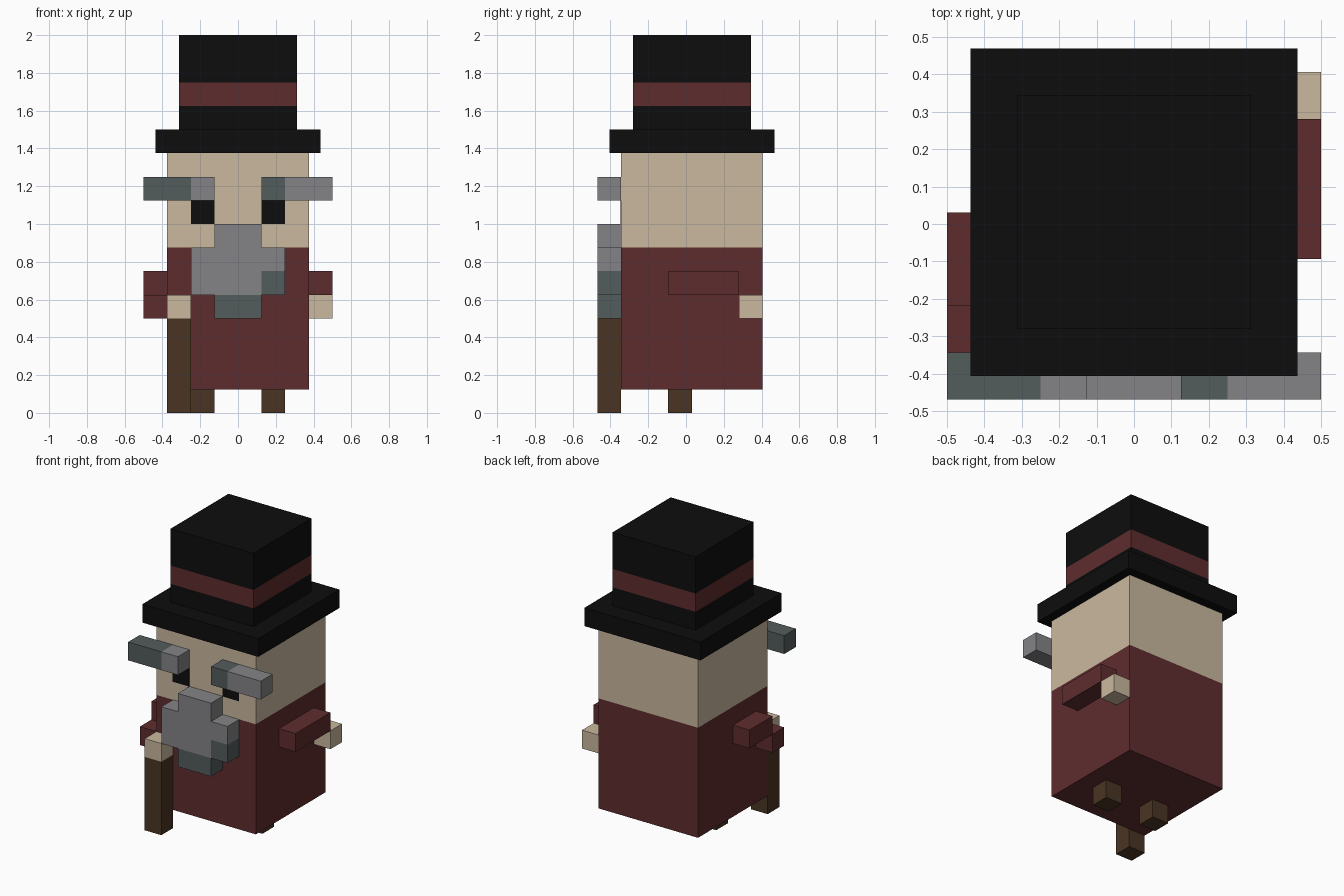
import bpy, bmesh

if "Cube" in bpy.data.objects:
    bpy.data.objects.remove(bpy.data.objects["Cube"])

U = 0.125                      # one block
FRONT, FACE = -0.469, -0.344   # front of the beard layer, front of the body


def material(name, hex_code):
    def linear(c):
        return c / 12.92 if c <= 0.04045 else ((c + 0.055) / 1.055) ** 2.4
    mat = bpy.data.materials.new(name)
    rgb = [linear(int(hex_code[i:i + 2], 16) / 255) for i in (0, 2, 4)]
    mat.diffuse_color = (*rgb, 1)
    mat.use_nodes = True
    mat.node_tree.nodes["Principled BSDF"].inputs["Base Color"].default_value = mat.diffuse_color
    return mat


RED = material("dark red", "5F2C2E")
SKIN = material("skin", "CAB99F")
BLACK = material("black", "0D0D0D")
LIGHT = material("light grey", "848386")
DARK = material("dark grey", "545C5C")
BROWN = material("brown", "4A3523")


def prism(name, outline, y, mats, cuts=(), rule=None):
    """Extrude an x-z outline along y, cut it at (axis, value), colour by rule."""
    bm = bmesh.new()
    face = bm.faces.new([bm.verts.new((px, y[0], pz)) for px, pz in outline])
    ext = bmesh.ops.extrude_face_region(bm, geom=[face], use_keep_orig=True)
    moved = [v for v in ext["geom"] if isinstance(v, bmesh.types.BMVert)]
    bmesh.ops.translate(bm, verts=moved, vec=(0, y[1] - y[0], 0))
    for axis, value in cuts:
        co, no = [0, 0, 0], [0, 0, 0]
        co[axis], no[axis] = value, 1
        bmesh.ops.bisect_plane(bm, geom=bm.verts[:] + bm.edges[:] + bm.faces[:],
                               dist=1e-5, plane_co=co, plane_no=no)
    bmesh.ops.recalc_face_normals(bm, faces=bm.faces[:])
    if rule:
        for f in bm.faces:
            f.material_index = int(rule(f.calc_center_median()))
    mesh = bpy.data.meshes.new(name)
    bm.to_mesh(mesh)
    bm.free()
    for m in mats:
        mesh.materials.append(m)
    obj = bpy.data.objects.new(name, mesh)
    bpy.context.collection.objects.link(obj)
    return obj


def box(name, x, y, z, mats, cuts=(), rule=None):
    outline = [(x[0], z[0]), (x[1], z[0]), (x[1], z[1]), (x[0], z[1])]
    return prism(name, outline, y, mats, cuts, rule)


# Body: red coat below, skin head above
box("body_and_head", (-0.375, 0.375), (FACE, 0.406), (U, 1.375), [RED, SKIN],
    [(2, 0.875)], lambda c: c.z > 0.875)

# Top hat with a red band
box("hat_brim", (-0.4375, 0.4375), (-0.406, 0.469), (1.375, 1.5), [BLACK])
box("hat_crown", (-0.3125, 0.3125), (-0.281, 0.344), (1.5, 2.0), [BLACK, RED],
    [(2, 1.625), (2, 1.75)], lambda c: 1.63 < c.z < 1.745)

# Eyebrows: each has a dark part on its left
for side, x0, split in (("left", -0.5, -0.25), ("right", 0.125, 0.25)):
    box(side + "_eyebrow", (x0, x0 + 0.375), (FRONT, FACE), (1.125, 1.25),
        [DARK, LIGHT], [(0, split)], lambda c: c.x > split)

# Eyes and legs
for side, x0 in (("left", -0.25), ("right", 0.125)):
    box(side + "_eye", (x0, x0 + U), (FACE - 0.004, FACE + 0.002),
        (1.0, 1.125), [BLACK])
    box(side + "_leg", (x0, x0 + U), (-0.094, 0.031), (0, U), [BROWN])

# Nose, moustache and beard as one silhouette, with a dark tip and corner
half = [(U, 0.5), (U, 0.625), (2 * U, 0.625), (2 * U, 0.875), (U, 0.875), (U, 1.0)]
prism("beard", half + [(-px, pz) for px, pz in reversed(half)], (FRONT, FACE),
      [LIGHT, DARK], [(0, U), (2, 0.625), (2, 0.75)],
      lambda c: c.z < 0.62 or (c.x > 0.12 and c.z < 0.745 and c.x > U + 0.01))

# Arm holding the cane
box("left_upper_arm", (-0.5, -0.375), (-0.219, 0.031), (0.625, 0.75), [RED])
box("left_forearm", (-0.5, -0.375), (FACE, -0.219), (0.5, 0.625), [RED])
box("cane_and_left_hand", (-0.375, -0.25), (FRONT, FACE), (0, 0.625),
    [BROWN, SKIN], [(2, 0.5)], lambda c: c.z > 0.5)

# Arm swung back
box("right_arm", (0.375, 0.5), (-0.094, 0.281), (0.625, 0.75), [RED])
box("right_hand", (0.375, 0.5), (0.281, 0.406), (0.5, 0.625), [SKIN])
